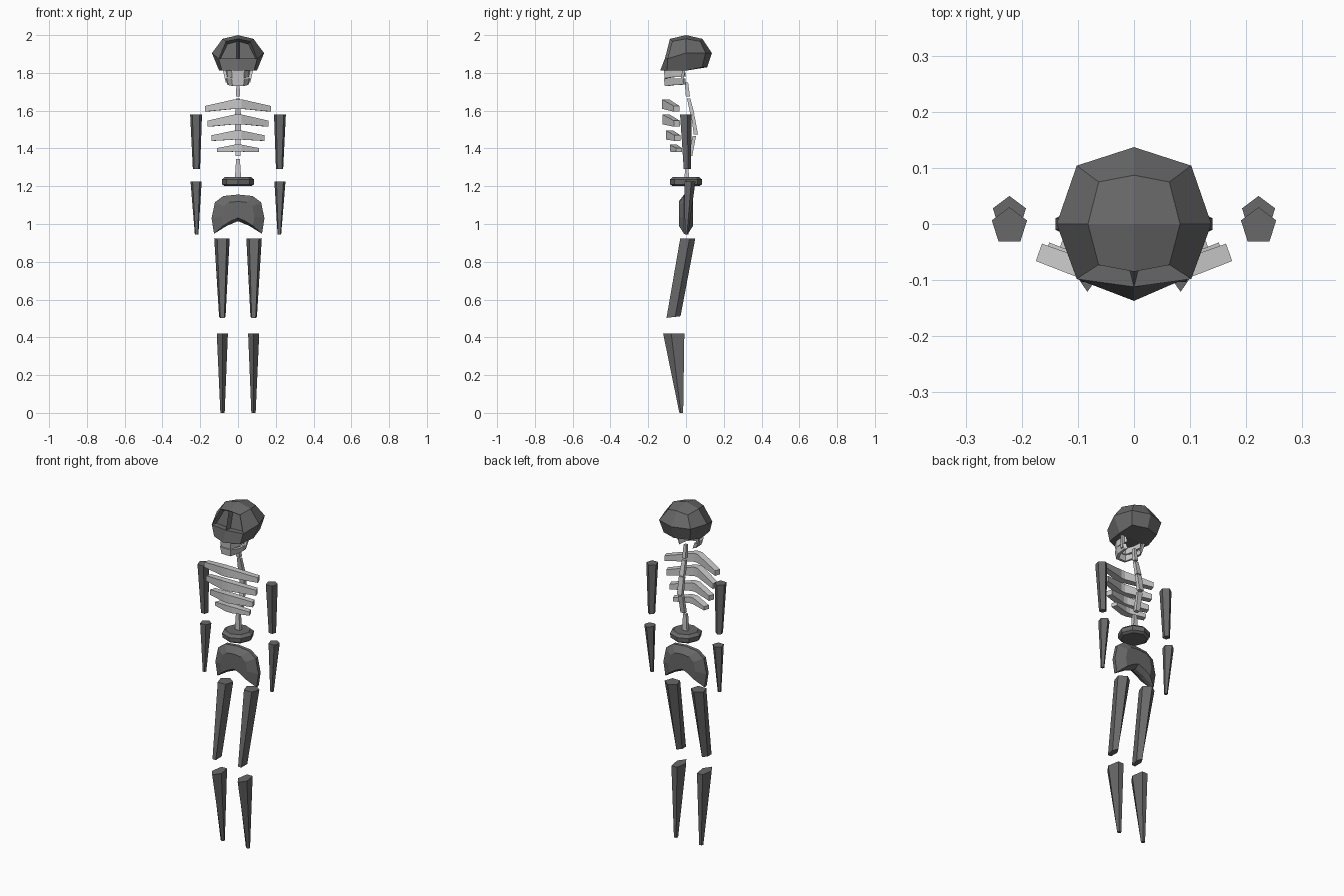
import bpy, bmesh, math

cube = bpy.data.objects.get("Cube")
if cube:
    bpy.data.objects.remove(cube, do_unlink=True)


def material(name, v):
    m = bpy.data.materials.new(name)
    m.use_nodes = True
    m.diffuse_color = (v, v, v, 1)
    b = m.node_tree.nodes["Principled BSDF"]
    b.inputs["Base Color"].default_value = (v, v, v, 1)
    b.inputs["Roughness"].default_value = 0.8
    return m


DARK = material("dark grey", 0.14)
LIGHT = material("light grey", 0.58)


def finish(name, bm, mat):
    bmesh.ops.recalc_face_normals(bm, faces=bm.faces)
    me = bpy.data.meshes.new(name)
    bm.to_mesh(me)
    bm.free()
    me.materials.append(mat)
    ob = bpy.data.objects.new(name, me)
    bpy.context.collection.objects.link(ob)
    return ob


def loft(name, sections, mat):
    """Skin a list of equal-length point loops and cap both ends."""
    bm = bmesh.new()
    loops = [[bm.verts.new(p) for p in s] for s in sections]
    n = len(loops[0])
    for a, b in zip(loops, loops[1:]):
        for i in range(n):
            j = (i + 1) % n
            bm.faces.new((a[i], a[j], b[j], b[i]))
    bm.faces.new(loops[0])
    bm.faces.new(loops[-1])
    return finish(name, bm, mat)


def ring(x, y, z, rx, ry, n=5, turn=90, tilt=0.0):
    """Flat polygon; tilt is the slope of z along y."""
    pts = []
    for i in range(n):
        a = math.radians(turn + 360 * i / n)
        dy = ry * math.sin(a)
        pts.append((x + rx * math.cos(a), y + dy, z + tilt * dy))
    return pts


def box_ring(x, y, z, hx, hy):
    return [(x - hx, y - hy, z), (x + hx, y - hy, z), (x + hx, y + hy, z), (x - hx, y + hy, z)]


# Skull: a once-divided cube, each layer shaped by rule
bm = bmesh.new()
bmesh.ops.create_cube(bm, size=2)
bmesh.ops.subdivide_edges(bm, edges=bm.edges[:], cuts=1, use_grid_fill=True)
# per layer: side mid x, back y, front y, corner x, corner back y, corner front y
layers = {1: (0.082, 0.087, -0.085, 0.063, 0.075, -0.073),
          0: (0.138, 0.137, -0.112, 0.102, 0.104, -0.098),
          -1: (0.10, 0.112, -0.137, 0.085, 0.085, -0.100)}
for v in bm.verts:
    sx, sy, sz = (round(c) for c in v.co)
    mx, by, fy, cx, cby, cfy = layers[sz]
    if sx and sy:
        x, y = sx * cx, (cby if sy > 0 else cfy)
    else:
        x, y = sx * mx, (by if sy > 0 else fy if sy < 0 else 0)
    if sz == 1:
        z = 2.0 if not (sx or sy) else 1.967 if (sx and sy) else 1.98
    elif sz == 0:
        z = 1.875 if sy < 0 else 1.905
    else:
        z = 1.83 if sy > 0 else 1.812
    v.co = (x, y, z)
# Eye sockets: pushed-in upper front faces
bm.normal_update()
bm.faces.ensure_lookup_table()
eyes = [f for f in bm.faces if f.normal.y < -0.5
        and 1.89 < f.calc_center_median().z < 1.96]
eyes = [f for f in eyes if abs(f.calc_center_median().x) < 0.08]
bmesh.ops.inset_individual(bm, faces=eyes, thickness=0.012, depth=0)
for f in eyes:
    for v in f.verts:
        v.co.y += 0.028
        v.co.z -= 0.006
finish("skull", bm, DARK)


# Tooth row and jaw: curved bands open at the back
def band(name, half, z_top, z_bot, shrink, mat):
    outer = half + [(-x, y) for x, y in reversed(half)]
    secs = []
    for x, y in outer:
        ix, iy = x * 0.78, y + 0.014
        front = max(0, -y - 0.06)
        zb = z_bot - 0.15 * front
        secs.append([(x, y, z_top), (x * shrink, y + 0.005, zb),
                     (ix * shrink, iy + 0.005, zb), (ix, iy, z_top)])
    loft(name, secs, mat)


band("upper_teeth", [(0.064, -0.02), (0.06, -0.075), (0.034, -0.118)], 1.818, 1.78, 0.92, LIGHT)
band("jaw", [(0.066, -0.018), (0.06, -0.075), (0.034, -0.117)], 1.77, 1.738, 0.85, LIGHT)

# Spine: separate slanted segments (y top, z top, y bottom, z bottom, half widths)
spine = [("neck", 0.002, 1.75, 0.010, 1.675, 0.008, 0.011),
         ("upper_spine", 0.014, 1.665, 0.034, 1.58, 0.011, 0.015),
         ("middle_spine", 0.036, 1.575, 0.052, 1.475, 0.015, 0.015),
         ("lower_spine", 0.044, 1.465, 0.022, 1.36, 0.015, 0.013),
         ("lumbar_spine", 0.004, 1.345, 0.004, 1.25, 0.010, 0.016)]
for name, y0, z0, y1, z1, h0, h1 in spine:
    loft(name, [box_ring(0, y0, z0, h0, 0.009), box_ring(0, y1, z1, h1, 0.011)], LIGHT)

# Ribs: half width, centre top/bottom, tip top/bottom, front y, tip back y
ribs = [(0.175, 1.66, 1.61, 1.625, 1.595, -0.127, -0.035),
        (0.162, 1.58, 1.528, 1.547, 1.515, -0.125, -0.033),
        (0.139, 1.495, 1.447, 1.47, 1.44, -0.106, -0.030),
        (0.111, 1.42, 1.383, 1.402, 1.38, -0.086, -0.022)]
for k, (w, ct, cb, tt, tb, fy, by) in enumerate(ribs, 1):
    def section(x, xb, yf, yb, t, b):
        return [(x, yf, t), (x, yf, b), (xb, yb, b), (xb, yb, t)]
    secs = []
    for s in (-1, 1):
        tip = section(s * w, s * (w - 0.011), by - 0.031, by, tt, tb)
        mid = section(s * 0.018, s * 0.012, fy, fy + 0.038, ct, cb)
        secs += [tip, mid] if s < 0 else [mid, tip]
    loft(f"rib_pair_{k}", secs, LIGHT)

# Waist disc
loft("waist", [ring(0, 0, z, r, r, 8, 0) for z, r in
               ((1.20, 0.07), (1.21, 0.084), (1.235, 0.086), (1.25, 0.068))], DARK)

# Pelvis: arched outline, bulging to front and back
half = [(0.078, 1.148), (0.122, 1.115), (0.14, 1.03), (0.127, 0.948), (0.06, 0.99)]
outline = [(0, 1.156)] + half + [(0, 1.015)] + [(-x, z) for x, z in reversed(half)]


def pelvis_loop(y, k, dz):
    return [(x * k, y, 1.06 + (z - 1.06) * k + dz) for x, z in outline]


loft("pelvis", [pelvis_loop(-0.038, 0.62, 0.0), pelvis_loop(-0.010, 1, 0),
                pelvis_loop(0.010, 1, 0), pelvis_loop(0.038, 0.62, 0.0)], DARK)

# Limbs and jaw hinges, mirrored; five-sided tapering bones
for s, side in ((1, "left"), (-1, "right")):
    loft(side + "_jaw_hinge", [box_ring(s * 0.074, -0.008, 1.825, 0.008, 0.008),
                               box_ring(s * 0.058, -0.026, 1.748, 0.007, 0.007)], LIGHT)
    loft(side + "_upper_arm", [ring(s * 0.222, -0.004, 1.58, 0.033, 0.034),
                               ring(s * 0.220, 0.005, 1.29, 0.020, 0.021)], DARK)
    loft(side + "_forearm", [ring(s * 0.222, 0.018, 1.225, 0.031, 0.032),
                             ring(s * 0.219, 0.002, 0.945, 0.010, 0.010)], DARK)
    loft(side + "_thigh", [ring(s * 0.085, 0.005, 0.923, 0.043, 0.044),
                           ring(s * 0.083, -0.070, 0.507, 0.018, 0.041, tilt=0.12)], DARK)
    loft(side + "_shin", [ring(s * 0.083, -0.059, 0.42, 0.031, 0.062, turn=-90),
                          ring(s * 0.082, -0.024, 0.0, 0.012, 0.011, turn=-90)], DARK)
